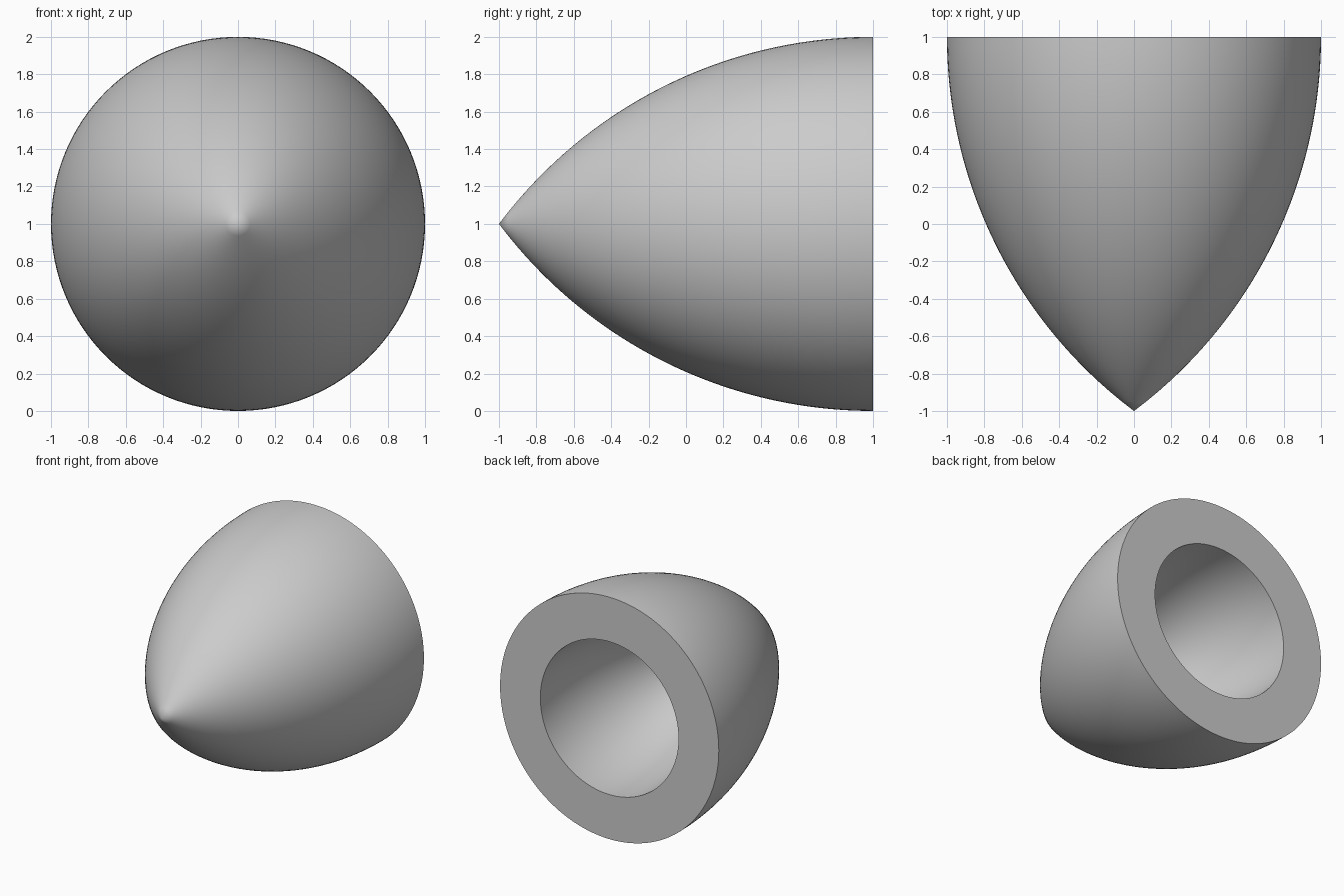
import bpy, bmesh
from math import sqrt, cos, sin, pi

cube = bpy.data.objects.get("Cube")
if cube:
    bpy.data.objects.remove(cube, do_unlink=True)

SEGMENTS = 128
STEPS = 40
BASE_Y = 1.0
AXIS_Z = 1.0


def make_material(name, rgb):
    mat = bpy.data.materials.new(name)
    mat.use_nodes = True
    color = (*rgb, 1.0)
    mat.diffuse_color = color
    mat.node_tree.nodes["Principled BSDF"].inputs["Base Color"].default_value = color
    return mat


def tangent_ogive(radius, length):
    """Circular-arc profile from tip to base as (y, radius) pairs."""
    rho = (radius ** 2 + length ** 2) / (2 * radius)
    points = []
    for i in range(STEPS + 1):
        d = length * (1 - i / STEPS)
        r = sqrt(max(rho ** 2 - d ** 2, 0)) - (rho - radius)
        points.append((BASE_Y - d, 0.0 if i == 0 else r))
    return points


def lathe(bm, profile):
    """Revolve a profile about the lengthwise axis, closing points on the axis."""
    rings = []
    for y, r in profile:
        count = SEGMENTS if r > 0 else 1
        rings.append([bm.verts.new((r * cos(2 * pi * k / SEGMENTS), y,
                                    AXIS_Z + r * sin(2 * pi * k / SEGMENTS)))
                      for k in range(count)])
    for a, b in zip(rings, rings[1:]):
        for k in range(SEGMENTS):
            n = (k + 1) % SEGMENTS
            if len(a) == 1:
                bm.faces.new((a[0], b[k], b[n]))
            elif len(b) == 1:
                bm.faces.new((a[k], b[0], a[n]))
            else:
                bm.faces.new((a[k], b[k], b[n], a[n]))


# Outer curved shell, flat annular rim, then the pointed hollow inside
outer = tangent_ogive(1.0, 2.0)
inner = tangent_ogive(0.632, 1.6)
bm = bmesh.new()
lathe(bm, outer + inner[::-1])
bmesh.ops.recalc_face_normals(bm, faces=bm.faces)
mesh = bpy.data.meshes.new("nose_cone")
bm.to_mesh(mesh)
bm.free()

nose_cone = bpy.data.objects.new("nose_cone", mesh)
bpy.context.collection.objects.link(nose_cone)
mesh.materials.append(make_material("light grey", (0.6, 0.6, 0.6)))

# Smooth walls with a crisp rim
bpy.ops.object.select_all(action="DESELECT")
nose_cone.select_set(True)
bpy.context.view_layer.objects.active = nose_cone
bpy.ops.object.shade_smooth_by_angle(angle=pi / 6)
